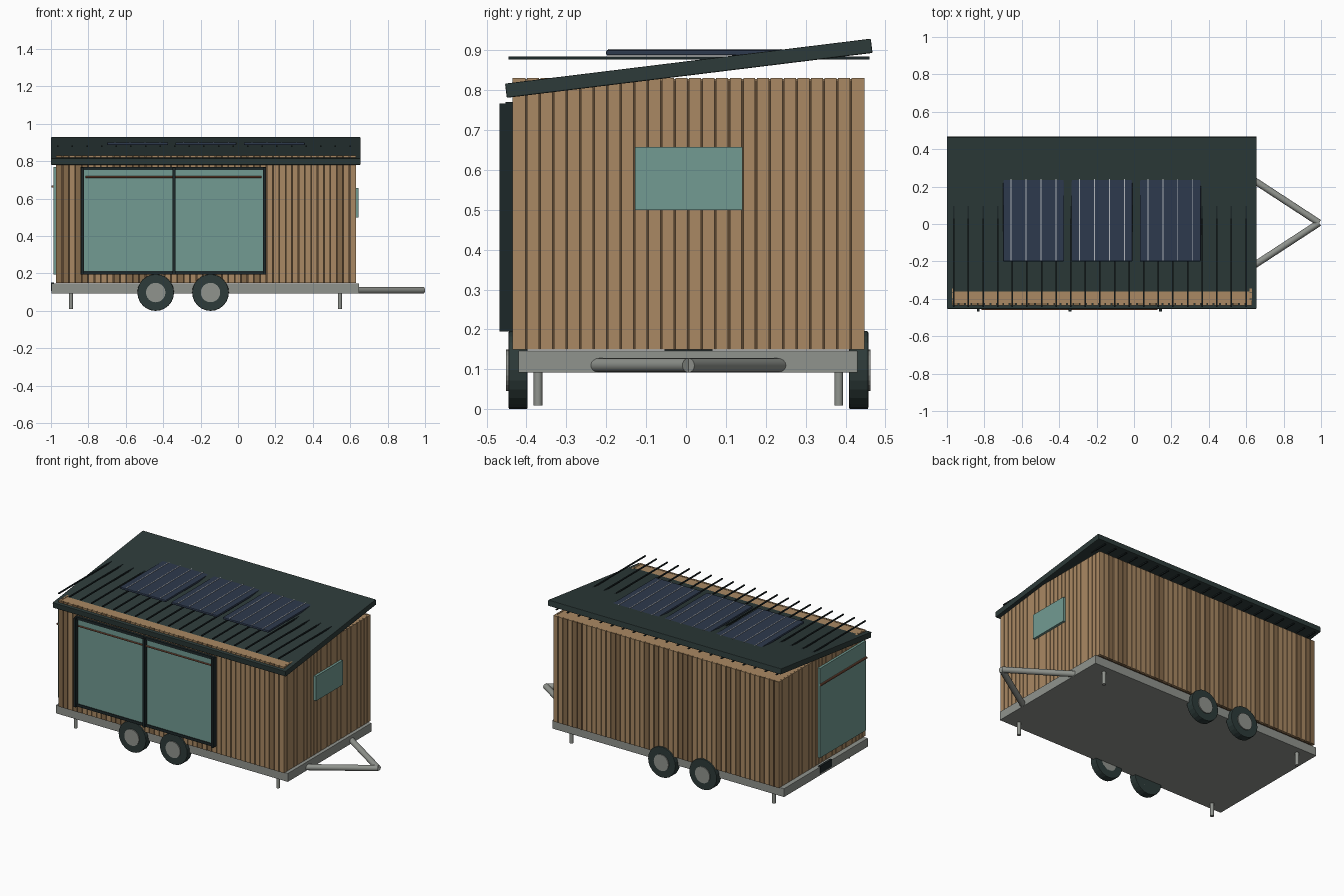
import bpy, bmesh, math, random
from mathutils import Vector, Matrix

random.seed(4)
cube = bpy.data.objects.get("Cube")
if cube:
    bpy.data.objects.remove(cube, do_unlink=True)


def material(name, r, g, b):
    m = bpy.data.materials.new(name)
    m.use_nodes = True
    m.diffuse_color = (r, g, b, 1)
    m.node_tree.nodes["Principled BSDF"].inputs["Base Color"].default_value = (r, g, b, 1)
    return m


wood = material("light wood", .40, .25, .125)
wood_mid = material("weathered wood", .24, .145, .07)
wood_dark = material("dark wood gap", .10, .06, .03)
roof_mat = material("dark green metal", .026, .043, .041)
trim = material("black trim", .012, .02, .022)
glass = material("green glass", .168, .328, .288)
steel = material("grey steel", .28, .295, .27)
solar = material("solar blue", .027, .042, .075)
silver = material("silver line", .45, .47, .50)
copper = material("brown rod", .22, .09, .05)

MID_Y = 0.006  # centre line of the trailer


def make(name, bm, *mats):
    mesh = bpy.data.meshes.new(name)
    bm.to_mesh(mesh)
    bm.free()
    for m in mats:
        mesh.materials.append(m)
    ob = bpy.data.objects.new(name, mesh)
    bpy.context.collection.objects.link(ob)
    return ob


def add_box(bm, x, y, z, index=0):
    """Add a box spanning the given (low, high) ranges."""
    size = [b - a for a, b in (x, y, z)]
    mid = [(a + b) / 2 for a, b in (x, y, z)]
    made = bmesh.ops.create_cube(bm, size=1, matrix=Matrix.Translation(mid) @ Matrix.Diagonal((*size, 1)))
    for f in {f for v in made["verts"] for f in v.link_faces}:
        f.material_index = index


def box(name, x, y, z, mat):
    bm = bmesh.new()
    add_box(bm, x, y, z)
    return make(name, bm, mat)


def tube(name, start, end, radius, mat, sides=16):
    a, b = Vector(start), Vector(end)
    turn = (b - a).to_track_quat('Z', 'Y').to_matrix().to_4x4()
    bm = bmesh.new()
    bmesh.ops.create_cone(bm, cap_ends=True, segments=sides, radius1=radius, radius2=radius,
                          depth=(b - a).length, matrix=Matrix.Translation((a + b) / 2) @ turn)
    return make(name, bm, mat)


def smooth(ob):
    bpy.ops.object.select_all(action='DESELECT')
    ob.select_set(True)
    bpy.context.view_layer.objects.active = ob
    bpy.ops.object.shade_smooth_by_angle(angle=math.radians(35))


def bevel(ob, width):
    mod = ob.modifiers.new("soft edge", 'BEVEL')
    mod.width = width
    mod.segments = 2


# Cabin body
X0, X1, Y0, Y1 = -.972, .630, -.435, .447
SKIN, Z0, Z1 = .012, .15, .83
box("cabin_core", (X0 + SKIN, X1 - SKIN), (Y0 + SKIN, Y1 - SKIN), (Z0, .824), wood_dark)
box("cabin_top_board", (X0 + SKIN, X1 - SKIN), (Y0 + SKIN, Y1 - SKIN), (.824, .828), wood)


# Vertical cladding boards on all four walls
def cladding(name, low, high, along_x, depth, mixed):
    count = round((high - low) / .034)
    step = (high - low) / count
    bm = bmesh.new()
    for i in range(count):
        span = (low + i * step + .002, low + (i + 1) * step - .002)
        tone = 1 if mixed and random.random() < .3 else 0
        x, y = (span, depth) if along_x else (depth, span)
        add_box(bm, x, y, (Z0, Z1), tone)
    make(name, bm, wood, wood_mid)


cladding("front_cladding", X0, X1, True, (Y0, Y0 + SKIN), True)
cladding("back_cladding", X0, X1, True, (Y1 - SKIN, Y1), True)
cladding("left_cladding", Y0, Y1, False, (X1 - SKIN, X1), False)
cladding("right_cladding", Y0, Y1, False, (X0, X0 + SKIN), False)

# Sloping roof slab
roof = box("roof", (-1, .655), (-.462, .462), (-.018, .018), roof_mat)
roof.location = (0, .007, .855)
roof.rotation_euler.x = math.radians(7)
bevel(roof, .003)

# Level roof battens
bm = bmesh.new()
for i in range(21):
    x = -.963 + i * .0781
    add_box(bm, (x - .004, x + .004), (-.445, .46), (.877, .884))
make("roof_battens", bm, trim)

# Solar panels with silver lines
for i in range(3):
    x = -.70 + i * .3655
    panel = box(f"solar_panel_{i + 1}", (x, x + .326), (-.20, .245), (.887, .901), solar)
    bevel(panel, .004)
    bm = bmesh.new()
    for k in range(4):
        cx = x + .043 + k * .08
        add_box(bm, (cx - .0025, cx + .0025), (-.195, .24), (.900, .903))
    make(f"solar_lines_{i + 1}", bm, silver)

# Front sliding doors
box("front_glass", (-.825, .135), (-.449, -.436), (.205, .76), glass)
bm = bmesh.new()
for z in ((.195, .213), (.752, .77)):
    add_box(bm, (-.84, .15), (-.453, -.434), z)
for x in (-.832, -.342, .142):
    add_box(bm, (x - .009, x + .009), (-.452, -.434), (.195, .768))
    add_box(bm, (x - .007, x + .007), (-.468, -.452), (.195, .767))
make("front_door_frame", bm, trim)
tube("front_rod", (-.815, -.455, .716), (.125, -.455, .716), .005, copper, 8)

# End door on the right wall, small window on the left wall
box("right_glass_door", (-.987, -.968), (-.415, .05), (.195, .77), glass)
tube("right_rod", (-.992, -.415, .665), (-.992, .05, .665), .007, copper, 8)
box("left_window", (.62, .645), (-.128, .142), (.50, .658), glass)

# Chassis, end plate and corner jacks
chassis = box("chassis", (-.998, .648), (-.42, .43), (.092, .147), steel)
bevel(chassis, .002)
box("end_plate", (-1.0, -.985), (MID_Y - .06, MID_Y + .06), (.105, .151), trim)
for x in (-.893, .545):
    for side in (-1, 1):
        y = MID_Y + side * .377
        smooth(tube("jack", (x, y, .01), (x, y, .10), .011, steel))

# Towing frame
for side in (-1, 1):
    smooth(tube("tow_bar", (.63, MID_Y + side * .235, .11), (.99, MID_Y, .11), .018, steel))

# Wheels with steel hubs
for x in (-.44, -.147):
    for side in (-1, 1):
        y = [MID_Y + side * d for d in (.403, .451, .457)]
        bevel(tube("tyre", (x, y[0], .098), (x, y[1], .098), .098, roof_mat, 24), .004)
        tube("hub", (x, y[0], .098), (x, y[2], .098), .052, steel, 24)
